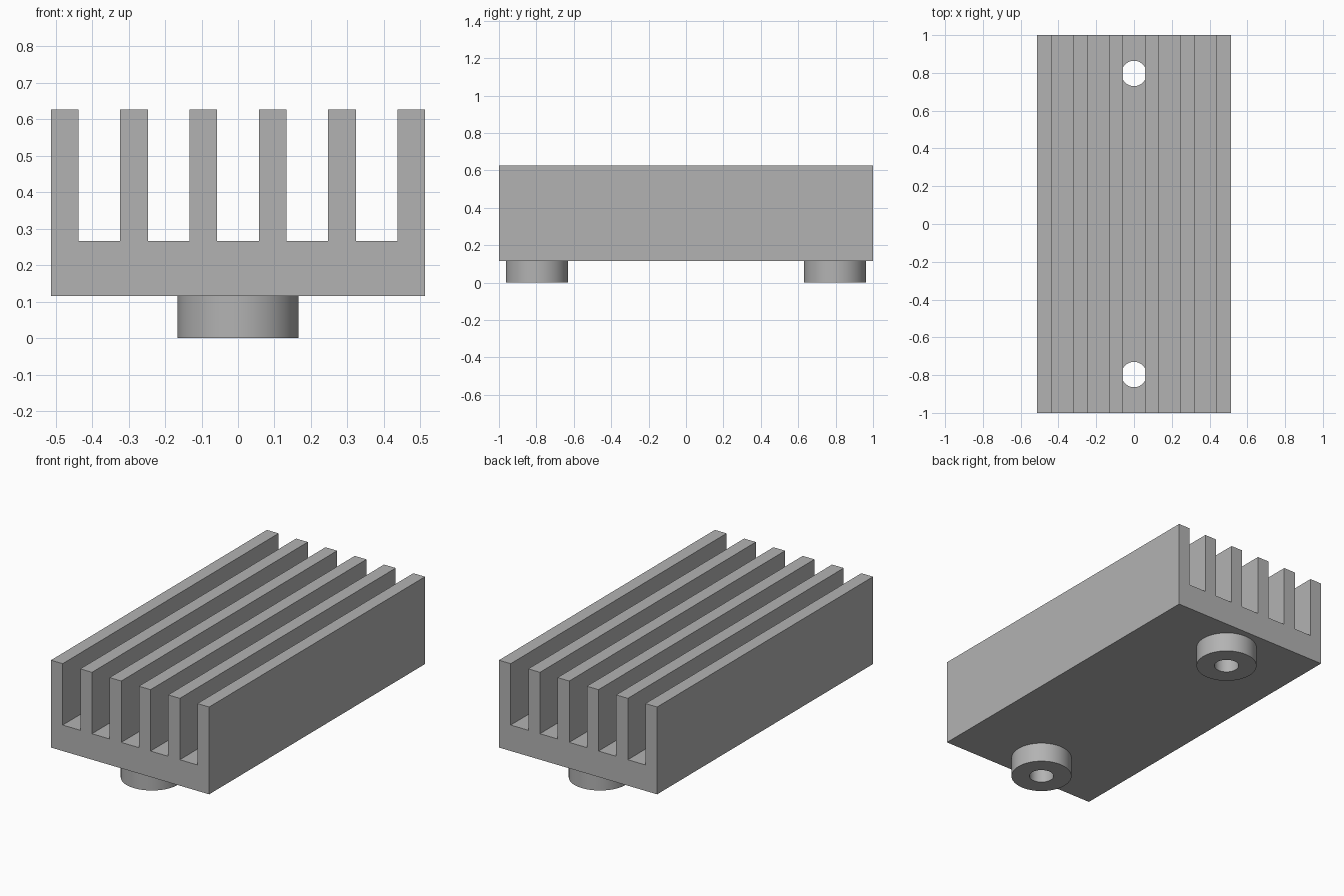
import bpy, bmesh
from math import radians, tau

cube = bpy.data.objects.get("Cube")
if cube:
    bpy.data.objects.remove(cube, do_unlink=True)

LENGTH = 2.0
FINS, PITCH, FIN_W = 6, 0.19, 0.076
BASE_Z, FLOOR_Z, TOP_Z = 0.115, 0.267, 0.627
BOSS_Y, BOSS_R, HOLE_R = 0.797, 0.166, 0.067
SEGMENTS = 64

metal = bpy.data.materials.new("grey_metal")
metal.use_nodes = True
grey = (0.45, 0.45, 0.45, 1)
metal.diffuse_color = grey
metal.node_tree.nodes["Principled BSDF"].inputs["Base Color"].default_value = grey


def make_object(name, bm):
    bmesh.ops.recalc_face_normals(bm, faces=bm.faces)
    mesh = bpy.data.meshes.new(name)
    bm.to_mesh(mesh)
    bm.free()
    mesh.materials.append(metal)
    obj = bpy.data.objects.new(name, mesh)
    bpy.context.collection.objects.link(obj)
    return obj


def activate(obj):
    bpy.ops.object.select_all(action='DESELECT')
    obj.select_set(True)
    bpy.context.view_layer.objects.active = obj


def smooth(obj):
    activate(obj)
    bpy.ops.object.shade_smooth_by_angle(angle=radians(30))


def revolve(name, profile, y):
    """Spin a closed (radius, z) profile around a vertical axis at y."""
    bm = bmesh.new()
    verts = [bm.verts.new((r, y, z)) for r, z in profile]
    edges = [bm.edges.new((verts[i - 1], verts[i])) for i in range(len(verts))]
    bmesh.ops.spin(bm, geom=verts + edges, cent=(0, y, 0), axis=(0, 0, 1),
                   angle=tau, steps=SEGMENTS, use_merge=True)
    bmesh.ops.remove_doubles(bm, verts=bm.verts, dist=0.0001)
    return make_object(name, bm)


# Finned body: comb profile extruded along y
half = (FINS - 1) / 2 * PITCH + FIN_W / 2
profile = [(half, BASE_Z), (-half, BASE_Z)]
for i in range(FINS):
    left = -half + i * PITCH
    right = left + FIN_W
    if i > 0:
        profile.append((left, FLOOR_Z))
    profile += [(left, TOP_Z), (right, TOP_Z)]
    if i < FINS - 1:
        profile.append((right, FLOOR_Z))

bm = bmesh.new()
face = bm.faces.new([bm.verts.new((x, -LENGTH / 2, z)) for x, z in profile])
grown = bmesh.ops.extrude_face_region(bm, geom=[face])["geom"]
bmesh.ops.translate(bm, vec=(0, LENGTH, 0),
                    verts=[v for v in grown if isinstance(v, bmesh.types.BMVert)])
body = make_object("finned_body", bm)

for label, y in (("front", -BOSS_Y), ("back", BOSS_Y)):
    # Screw hole through the base plate, stopping under the fins
    bm = bmesh.new()
    bmesh.ops.create_cone(bm, cap_ends=True, segments=SEGMENTS, radius1=HOLE_R,
                          radius2=HOLE_R, depth=FLOOR_Z + 0.001)
    bmesh.ops.translate(bm, verts=bm.verts, vec=(0, y, (FLOOR_Z + 0.001) / 2))
    cutter = make_object("hole_cutter", bm)
    cutter.hide_render = True
    cut = body.modifiers.new("screw_hole", 'BOOLEAN')
    cut.operation = 'DIFFERENCE'
    cut.solver = 'EXACT'
    cut.object = cutter
    activate(body)
    bpy.ops.object.modifier_apply(modifier=cut.name)
    bpy.data.objects.remove(cutter, do_unlink=True)

    # Hollow round mounting foot
    smooth(revolve(label + "_mounting_foot",
                   [(HOLE_R, 0), (BOSS_R, 0), (BOSS_R, BASE_Z), (HOLE_R, BASE_Z)], y))

smooth(body)
